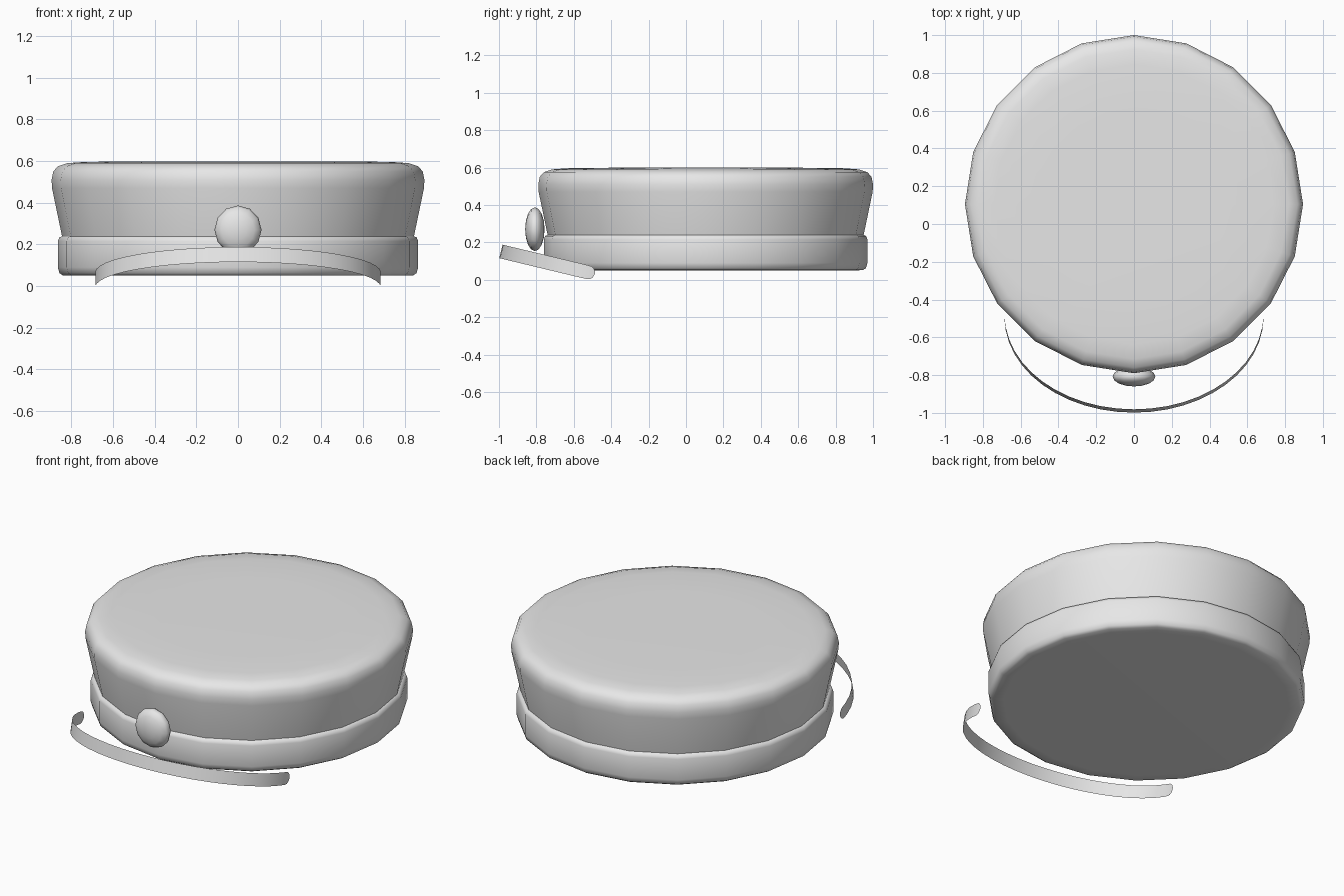
import bpy, bmesh, math
from mathutils import Vector

cube = bpy.data.objects.get("Cube")
if cube:
    bpy.data.objects.remove(cube, do_unlink=True)

grey = bpy.data.materials.new("light_grey")
grey.use_nodes = True
grey.diffuse_color = (0.8, 0.8, 0.8, 1)
grey.node_tree.nodes["Principled BSDF"].inputs["Base Color"].default_value = (0.8, 0.8, 0.8, 1)


def finish(bm, name, angle):
    """Turn a bmesh into a smooth shaded grey object."""
    mesh = bpy.data.meshes.new(name)
    bm.to_mesh(mesh)
    bm.free()
    mesh.materials.append(grey)
    obj = bpy.data.objects.new(name, mesh)
    bpy.context.collection.objects.link(obj)
    bpy.ops.object.select_all(action='DESELECT')
    obj.select_set(True)
    bpy.context.view_layer.objects.active = obj
    bpy.ops.object.shade_smooth_by_angle(angle=math.radians(angle))
    return obj


def lathe(name, profile, sides=20, y=0.105):
    """Closed solid of revolution from (radius, height) pairs, bottom to top."""
    bm = bmesh.new()
    rings = []
    for r, z in profile:
        turns = [2 * math.pi * i / sides for i in range(sides)]
        rings.append([bm.verts.new((r * math.sin(a), y - r * math.cos(a), z)) for a in turns])
    for low, high in zip(rings, rings[1:]):
        for i in range(sides):
            j = (i + 1) % sides
            bm.faces.new((low[i], low[j], high[j], high[i]))
    bm.faces.new(rings[0][::-1])
    bm.faces.new(rings[-1])
    return finish(bm, name, 60)


# Cap body: flared crown with a rounded rim, sitting in a headband
lathe("crown", [(0.82, 0.12), (0.845, 0.24), (0.893, 0.47), (0.895, 0.51), (0.887, 0.55),
                (0.865, 0.575), (0.82, 0.59), (0.74, 0.596), (0.5, 0.599)])
lathe("headband", [(0.78, 0.05), (0.84, 0.051), (0.857, 0.062), (0.865, 0.09), (0.865, 0.215),
                   (0.858, 0.234), (0.84, 0.241), (0.8, 0.242)])

# Round badge on the front
bm = bmesh.new()
bmesh.ops.create_uvsphere(bm, u_segments=12, v_segments=8, radius=1)
for v in bm.verts:
    x, y, z = v.co
    v.co = (0.113 * x, -0.808 + 0.052 * z, 0.27 + 0.117 * y)
bmesh.ops.recalc_face_normals(bm, faces=bm.faces)
finish(bm, "badge", 60)

# Visor: thin tilted strip bent along a half ellipse, with rounded ends
bm = bmesh.new()
tilt = math.radians(13.5)
forward = Vector((0, -math.cos(tilt), math.sin(tilt)))
upward = Vector((0, math.sin(tilt), math.cos(tilt)))
root = Vector((0, -0.488, 0.031))
half = 0.037
steps = 24
angles = [math.pi * i / steps for i in range(steps + 1)]
caps = [0.004, 0.015, 0.035, 0.055]
angles = sorted(angles + caps + [math.pi - a for a in caps])
columns = []
for a in angles:
    depth = 0.516 * math.sin(a)
    inset = max(0, 1 - depth / half)
    h = max(0.004, half * math.sqrt(1 - inset * inset))
    spine = root + forward * depth + Vector((-0.685 * math.cos(a), 0, 0))
    columns.append([bm.verts.new(spine + upward * s * h) for s in (-1, 1)])
for p, q in zip(columns, columns[1:]):
    bm.faces.new((p[0], q[0], q[1], p[1]))
finish(bm, "visor", 60)
